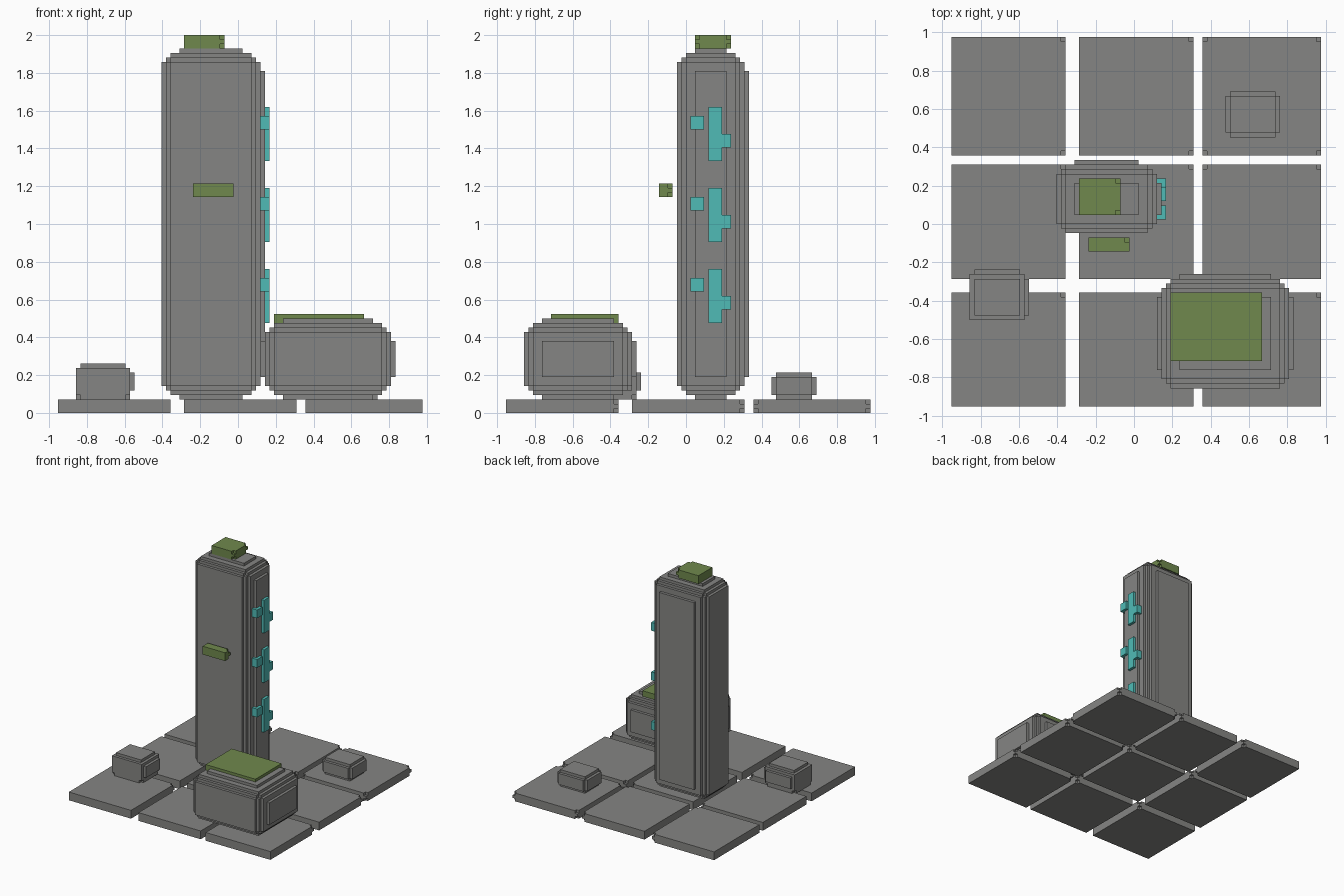
import bpy
import bmesh
from itertools import product
from math import radians

if "Cube" in bpy.data.objects:
    bpy.data.objects.remove(bpy.data.objects["Cube"])

UNIT = 2 / 84  # edge of one block cell


def material(name, color):
    mat = bpy.data.materials.new(name)
    mat.use_nodes = True
    mat.diffuse_color = (*color, 1)
    bsdf = mat.node_tree.nodes["Principled BSDF"]
    bsdf.inputs["Base Color"].default_value = (*color, 1)
    bsdf.inputs["Roughness"].default_value = 0.9
    return mat


STONE = material("stone grey", (0.235, 0.235, 0.227))
MOSS = material("moss green", (0.16, 0.25, 0.075))
GLYPH = material("glyph turquoise", (0.08, 0.50, 0.47))


def block(name, lo, hi, mat, inset=0, reach=0.5, power=1.95):
    """Stepped box of cells; cells within reach of the inset core are kept."""
    def outside(c, axis):
        return max(lo[axis] + inset - c, c - (hi[axis] - 1 - inset), 0)

    cells = {c for c in product(*(range(int(a + 0.5), b) for a, b in zip(lo, hi)))
             if sum(outside(c[i], i) ** power for i in range(3)) <= reach ** power}
    bm = bmesh.new()
    verts = {}

    def vert(p):
        if p not in verts:
            verts[p] = bm.verts.new([v * UNIT for v in p])
        return verts[p]

    # Skin every cell side that has no neighbour
    for cell in cells:
        for axis, side in product(range(3), (0, 1)):
            near = list(cell)
            near[axis] += 2 * side - 1
            if tuple(near) in cells:
                continue
            u, w = (axis + 1) % 3, (axis + 2) % 3
            ring = []
            for du, dw in ((0, 0), (1, 0), (1, 1), (0, 1)):
                p = list(cell)
                p[axis] += side
                p[u] += du
                p[w] += dw
                ring.append(vert(tuple(p)))
            bm.faces.new(ring if side else ring[::-1])
    # Merge flat areas into single faces
    bmesh.ops.dissolve_limit(bm, angle_limit=radians(1), verts=bm.verts[:],
                             edges=bm.edges[:], delimit={"NORMAL"})
    mesh = bpy.data.meshes.new(name)
    bm.to_mesh(mesh)
    bm.free()
    mesh.materials.append(mat)
    obj = bpy.data.objects.new(name, mesh)
    bpy.context.collection.objects.link(obj)
    return obj


CLIPPED = dict(inset=1, reach=1.5)  # only the eight corner cells removed

# Paving: three by three slabs with gaps
for row, col in product(range(3), repeat=2):
    x, y = col * 28 - 41, row * 28 - 41
    block(f"paving_slab_{row}_{col}", (x, y, 0), (x + 26, y + 26, 3), STONE, **CLIPPED)

# Standing stone and boulders
block("standing_stone", (-18, -3, 3), (6, 14, 81), STONE, inset=5, reach=5)
block("large_boulder", (5, -37, 3), (35, -11, 21), STONE, inset=5, reach=5)
block("left_pebble", (-37, -22, 2.5), (-23, -10, 11), STONE, inset=2, reach=2)
block("back_pebble", (20, 19, 3), (32, 29, 9), STONE, inset=1, reach=1)

# Moss patches
block("top_moss", (-13, 2, 81), (-3, 10, 84), MOSS, **CLIPPED)
block("front_moss", (-11, -7, 48), (-1, -3, 51), MOSS, **CLIPPED)
block("boulder_moss", (8, -31, 20), (28, -15, 22), MOSS)

# Glyphs climbing the side of the standing stone
for i in range(3):
    z = 20 + 18 * i
    block(f"glyph_bar_{i}", (6, 5, z), (7, 8, z + 12), GLYPH)
    block(f"glyph_nub_{i}", (5, 8, z + 3), (7, 10, z + 6), GLYPH)
    block(f"glyph_dot_{i}", (5, 1, z + 7), (7, 4, z + 10), GLYPH)
